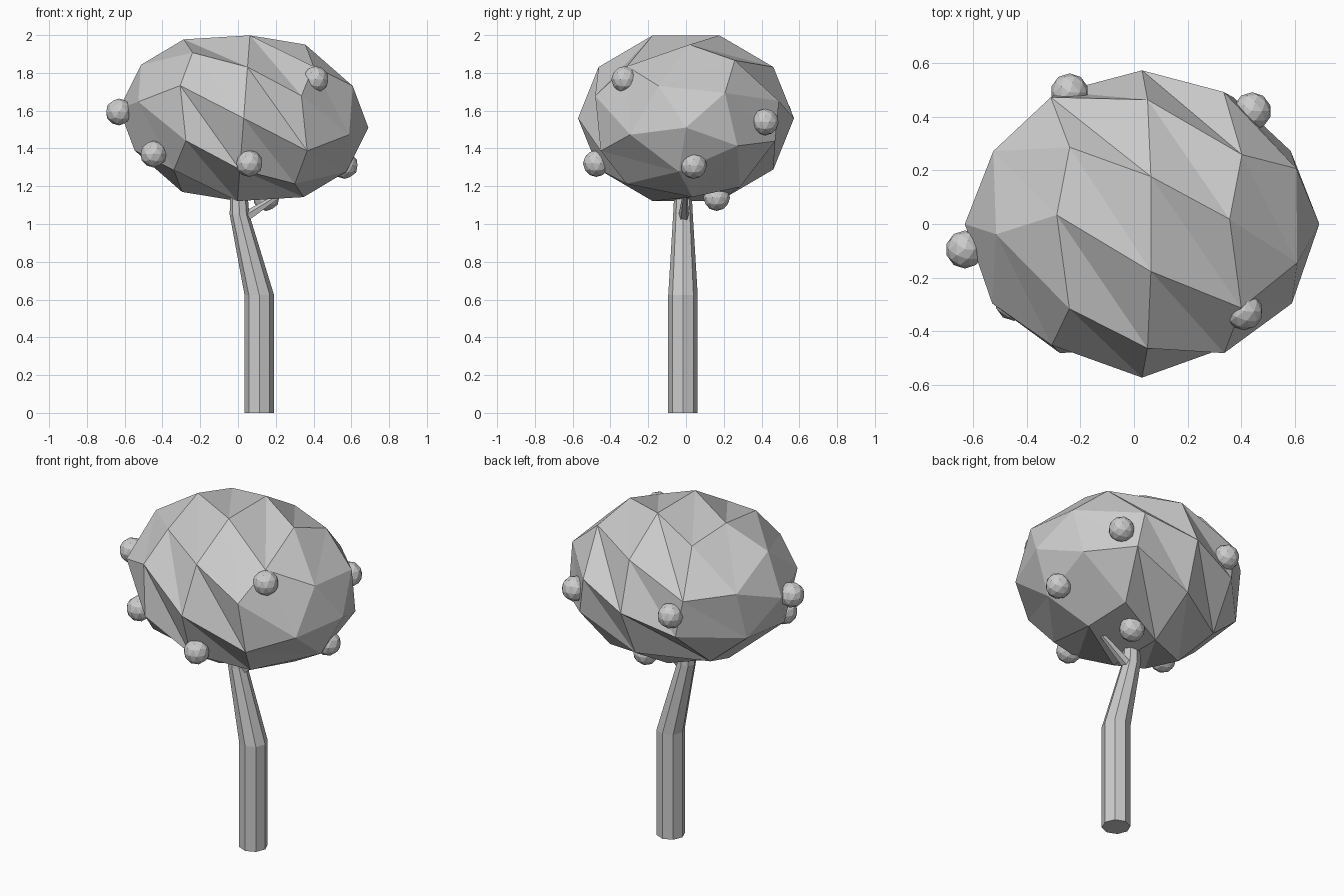
import bpy, bmesh, math
from mathutils import Matrix, Vector

if "Cube" in bpy.data.objects:
    bpy.data.objects.remove(bpy.data.objects["Cube"])


def add_object(name, bm):
    bmesh.ops.recalc_face_normals(bm, faces=bm.faces)
    mesh = bpy.data.meshes.new(name)
    bm.to_mesh(mesh)
    bm.free()
    obj = bpy.data.objects.new(name, mesh)
    bpy.context.collection.objects.link(obj)
    return obj


def tube(name, path, sides):
    """Loft horizontal rings; path holds (x, y, z, radius)."""
    bm = bmesh.new()
    rings = []
    for x, y, z, r in path:
        rings.append([bm.verts.new((x + r * math.cos(math.tau * i / sides),
                                    y + r * math.sin(math.tau * i / sides), z))
                      for i in range(sides)])
    for a, b in zip(rings, rings[1:]):
        for i in range(sides):
            j = (i + 1) % sides
            bm.faces.new((a[i], a[j], b[j], b[i]))
    bm.faces.new(rings[0])
    bm.faces.new(rings[-1])
    return add_object(name, bm)


# Trunk: straight octagonal base, leaning upper part hidden in the crown
tube("trunk", [(.1125, -.016, 0, .078), (.1125, -.016, .625, .078),
               (.008, -.016, 1.05, .052), (.0, -.016, 1.28, .04)], 8)

# Side branch: slim tapered stub forking into the crown
bm = bmesh.new()
start, end = Vector((.03, -.012, 1.03)), Vector((.24, -.005, 1.165))
axis = end - start
bmesh.ops.create_cone(bm, cap_ends=True, segments=5, radius1=.03, radius2=.012,
                      depth=axis.length,
                      matrix=Matrix.Translation((start + end) / 2)
                      @ axis.to_track_quat('Z', 'Y').to_matrix().to_4x4())
add_object("branch", bm)

# Crown: low icosphere with its pole along x, twisted, squashed and tilted
bm = bmesh.new()
bmesh.ops.create_icosphere(bm, subdivisions=2, radius=1)
for v in bm.verts:
    u = v.co.z
    r = math.hypot(v.co.x, v.co.y)
    ang = math.atan2(v.co.y, v.co.x) + math.radians(54 + 76 * u)
    v.co = (.662 * u, .572 * r * math.cos(ang), .4625 * r * math.sin(ang))
bm.transform(Matrix.Translation((.03, 0, 1.56))
             @ Matrix.Rotation(math.radians(4.3), 4, 'Y'))
add_object("crown", bm)

# Fruits scattered over the crown
fruits = [(-.63, -.095, 1.593), (-.447, -.29, 1.37), (.06, -.475, 1.32),
          (.565, .04, 1.31), (.41, -.325, 1.765), (.44, .42, 1.54),
          (-.24, .49, 1.587), (.15, .162, 1.14)]
for i, pos in enumerate(fruits):
    bm = bmesh.new()
    bmesh.ops.create_icosphere(bm, subdivisions=2, radius=.071,
                               matrix=Matrix.Translation(pos))
    add_object(f"fruit_{i + 1}", bm)
